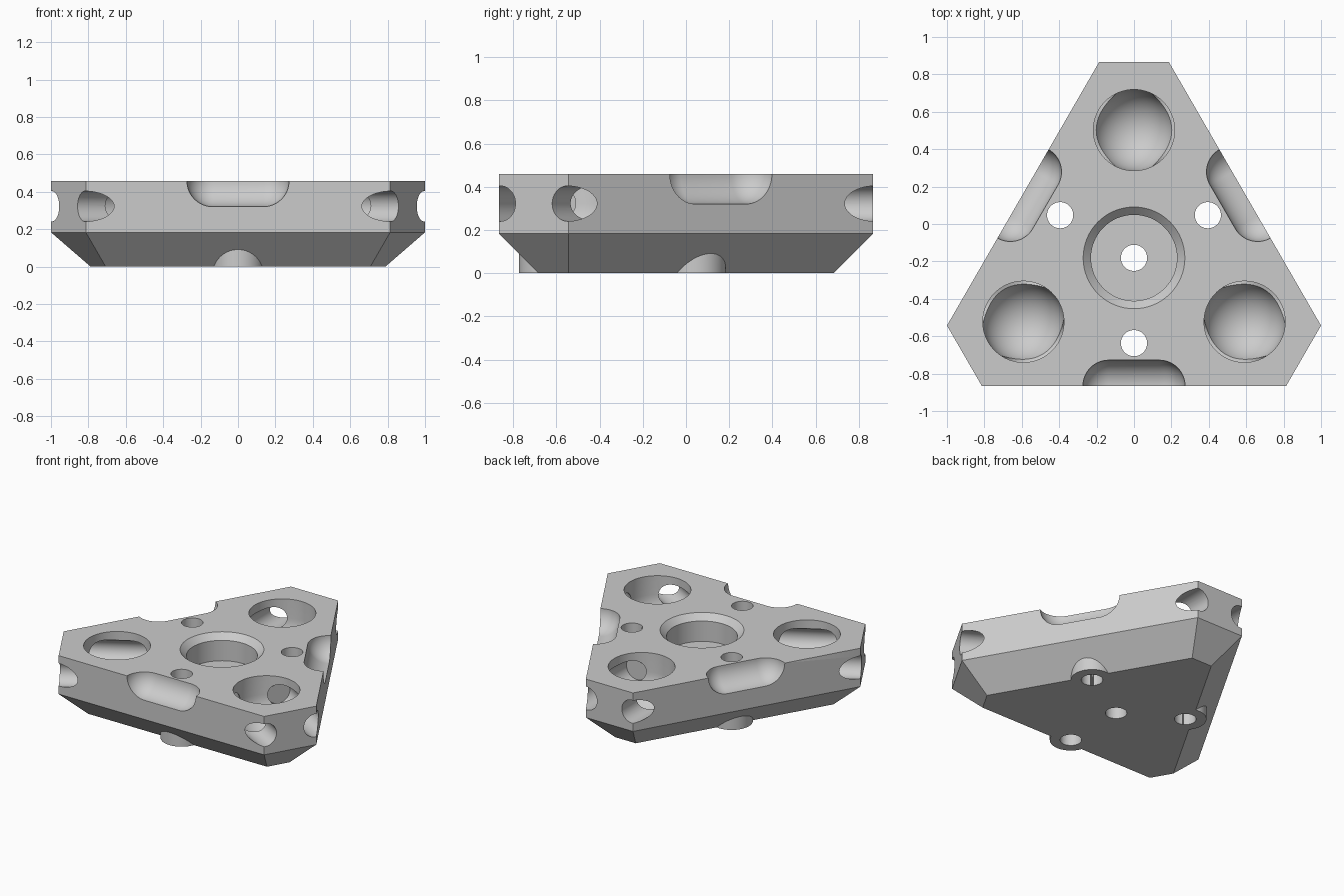
import bpy, bmesh, math
from mathutils import Matrix, Vector

if "Cube" in bpy.data.objects:
    bpy.data.objects.remove(bpy.data.objects["Cube"], do_unlink=True)

CENTRE = Vector((0, -0.181, 0))     # axis of the three-fold symmetry
SIDE, TIP = 0.685, 1.047            # axis to long sides and to cut corners
HEIGHT, BEVEL = 0.458, 0.183
TUNNEL_Z = 0.322

grey = bpy.data.materials.new("light_grey")
grey.use_nodes = True
grey.diffuse_color = (0.6, 0.6, 0.6, 1)
grey.node_tree.nodes["Principled BSDF"].inputs["Base Color"].default_value = (0.6, 0.6, 0.6, 1)


def make_object(name, bm, matrix=Matrix()):
    bmesh.ops.remove_doubles(bm, verts=bm.verts, dist=1e-5)
    bmesh.ops.transform(bm, matrix=matrix, verts=bm.verts)
    bmesh.ops.recalc_face_normals(bm, faces=bm.faces)
    mesh = bpy.data.meshes.new(name)
    bm.to_mesh(mesh)
    bm.free()
    mesh.materials.append(grey)
    obj = bpy.data.objects.new(name, mesh)
    bpy.context.collection.objects.link(obj)
    return obj


def lathe(name, profile, matrix, steps=64):
    """Spin an (r, z) profile, closed on the axis, around z."""
    bm = bmesh.new()
    verts = [bm.verts.new((r, 0, z)) for r, z in profile]
    edges = [bm.edges.new(pair) for pair in zip(verts, verts[1:])]
    bmesh.ops.spin(bm, geom=verts + edges, axis=(0, 0, 1), cent=(0, 0, 0),
                   angle=math.tau, steps=steps, use_merge=True)
    return make_object(name, bm, matrix)


def rod(name, radius, start, end, matrix, steps=64):
    return lathe(name, [(0, start), (radius, start), (radius, end), (0, end)], matrix, steps)


def arc(radius, z, start, end, count=16):
    angles = [math.radians(start + (end - start) * i / count) for i in range(count + 1)]
    return [(max(0, radius * math.cos(a)), z + radius * math.sin(a)) for a in angles]


def combine(tool, operation):
    mod = body.modifiers.new(tool.name, "BOOLEAN")
    mod.operation = operation
    mod.solver = "EXACT"
    mod.object = tool
    bpy.context.view_layer.objects.active = body
    bpy.ops.object.modifier_apply(modifier=mod.name)
    bpy.data.objects.remove(tool, do_unlink=True)


# Body: triangle with cut corners and a bevelled underside
def outline(bm, inset, z):
    side, tip = SIDE - inset, TIP - inset
    half = (2 * side - tip) / math.sqrt(3)
    ring = []
    for k in range(3):
        turn = Matrix.Rotation(math.tau * k / 3, 3, "Z")
        ring += [bm.verts.new(turn @ Vector((x, tip, z)) + CENTRE) for x in (half, -half)]
    return ring


bm = bmesh.new()
rings = [outline(bm, BEVEL, 0), outline(bm, 0, BEVEL), outline(bm, 0, HEIGHT)]
bm.faces.new(rings[0])
bm.faces.new(rings[2])
for low, high in zip(rings, rings[1:]):
    for i in range(6):
        j = (i + 1) % 6
        bm.faces.new((low[i], low[j], high[j], high[i]))
body = make_object("effector_plate", bm)

# Frames with local +y towards each cut corner; -y faces the long side opposite
frames = [Matrix.Translation(CENTRE) @ Matrix.Rotation(math.tau * k / 3, 4, "Z")
          for k in range(3)]

# Bosses under the screw holes
for frame in frames:
    combine(rod("screw_boss", 0.137, 0, 0.25, frame @ Matrix.Translation((0, -0.456, 0))), "UNION")

# Bearing seat with a chamfered rim, and its through hole
seat = [(0, 0.27), (0.23, 0.27), (0.23, HEIGHT - 0.042), (0.272, HEIGHT),
        (0.272, HEIGHT + 0.1), (0, HEIGHT + 0.1)]
combine(lathe("bearing_seat", seat, frames[0]), "DIFFERENCE")
combine(rod("centre_hole", 0.07, -0.1, 0.4, frames[0]), "DIFFERENCE")

capsule = arc(0.138, -0.135, -90, 0) + arc(0.138, 0.135, 0, 90)
socket = arc(0.217, TUNNEL_Z, -90, 0) + [(0.217, HEIGHT + 0.1), (0, HEIGHT + 0.1)]
along_x = Matrix.Rotation(math.pi / 2, 4, "Y")
along_y = Matrix.Rotation(-math.pi / 2, 4, "X")

for frame in frames:
    # Screw hole and rounded edge slot on each long side
    combine(rod("screw_hole", 0.07, -0.1, 0.6, frame @ Matrix.Translation((0, -0.456, 0))), "DIFFERENCE")
    combine(lathe("edge_slot", capsule,
                  frame @ Matrix.Translation((0, -SIDE, HEIGHT)) @ along_x), "DIFFERENCE")
    # Round-bottomed socket with two tunnels out through each cut corner
    combine(lathe("corner_socket", socket, frame @ Matrix.Translation((0, 0.683, 0))), "DIFFERENCE")
    for x in (-0.18, 0.18):
        combine(rod("corner_tunnel", 0.082, 0.48, 1.2,
                    frame @ Matrix.Translation((x, 0, TUNNEL_Z)) @ along_y, 48), "DIFFERENCE")

bpy.ops.object.select_all(action="DESELECT")
body.select_set(True)
bpy.context.view_layer.objects.active = body
bpy.ops.object.shade_smooth_by_angle(angle=math.radians(30))
